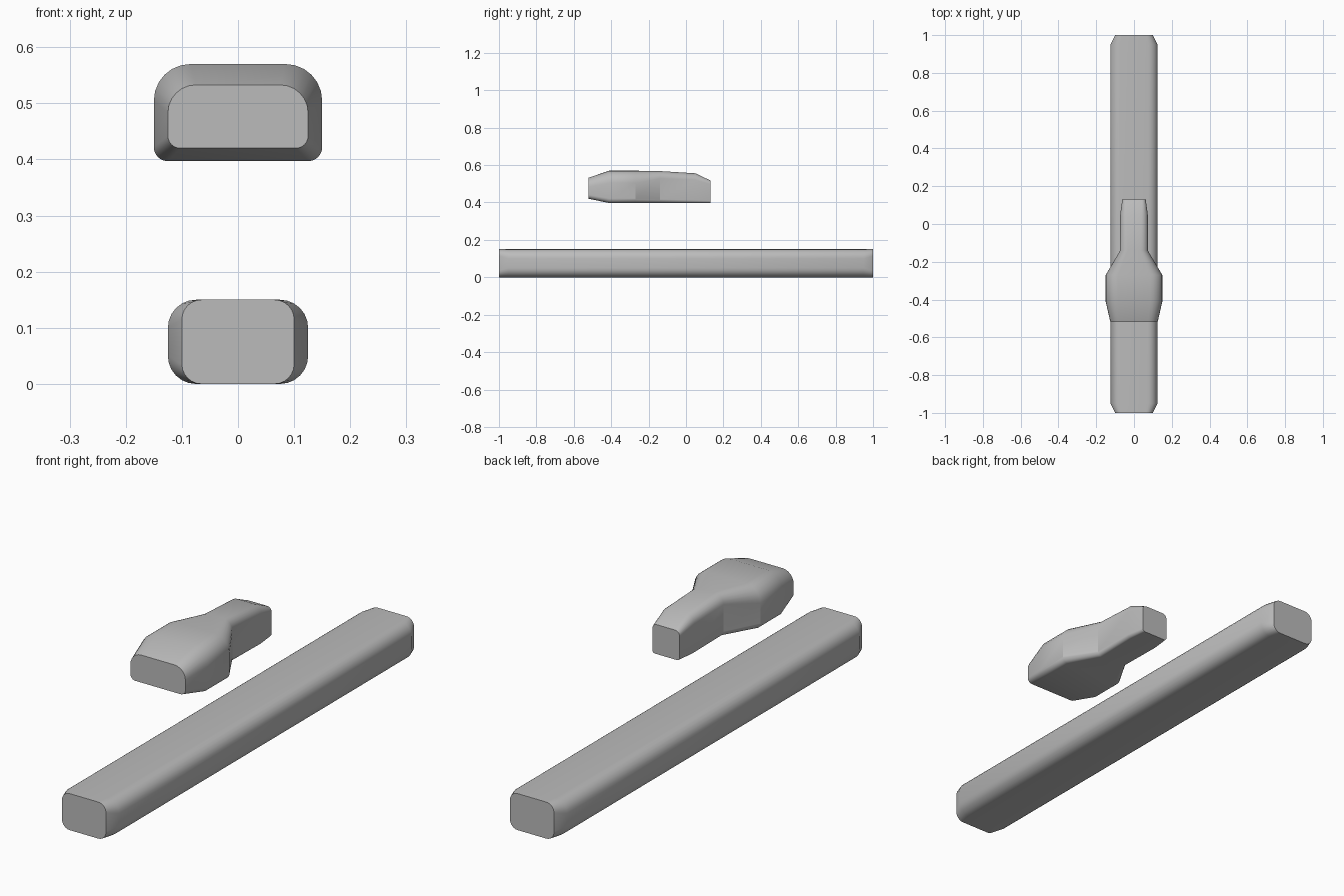
import bpy, bmesh, math

cube = bpy.data.objects.get("Cube")
if cube:
    bpy.data.objects.remove(cube, do_unlink=True)

grey = bpy.data.materials.new("plain_grey")
grey.use_nodes = True
colour = (0.5, 0.5, 0.5, 1)
grey.diffuse_color = colour
grey.node_tree.nodes["Principled BSDF"].inputs["Base Color"].default_value = colour

STEPS = 6  # segments per rounded corner


def rounded_section(y, half, low, high, r_top, r_low):
    """Points of a rounded rectangle facing along y."""
    corners = [(half - r_top, high - r_top, r_top), (r_top - half, high - r_top, r_top),
               (r_low - half, low + r_low, r_low), (half - r_low, low + r_low, r_low)]
    points = []
    for i, (cx, cz, r) in enumerate(corners):
        for s in range(STEPS + 1):
            a = (i + s / STEPS) * math.pi / 2
            points.append((cx + r * math.cos(a), y, cz + r * math.sin(a)))
    return points


def loft(name, stations):
    """Skin a closed body through a row of sections."""
    bm = bmesh.new()
    rings = [[bm.verts.new(p) for p in rounded_section(*s)] for s in stations]
    n = len(rings[0])
    for a, b in zip(rings, rings[1:]):
        for i in range(n):
            j = (i + 1) % n
            bm.faces.new((a[i], a[j], b[j], b[i]))
    bm.faces.new(rings[0])
    bm.faces.new(rings[-1])
    bmesh.ops.recalc_face_normals(bm, faces=bm.faces)
    mesh = bpy.data.meshes.new(name)
    bm.to_mesh(mesh)
    bm.free()
    mesh.materials.append(grey)
    obj = bpy.data.objects.new(name, mesh)
    bpy.context.collection.objects.link(obj)
    bpy.ops.object.select_all(action='DESELECT')
    obj.select_set(True)
    bpy.context.view_layer.objects.active = obj
    bpy.ops.object.shade_smooth_by_angle(angle=math.radians(30))


# Long bar with tapered ends
loft("long_bar", [
    (-1, 0.10, 0, 0.15, 0.035, 0.035),
    (-0.95, 0.125, 0, 0.15, 0.05, 0.05),
    (0.95, 0.125, 0, 0.15, 0.05, 0.05),
    (1, 0.10, 0, 0.15, 0.035, 0.035),
])

# Floating slider: wide head narrowing to a tail
loft("slider_head_and_tail", [
    (-0.52, 0.125, 0.42, 0.533, 0.05, 0.022),
    (-0.41, 0.15, 0.397, 0.57, 0.065, 0.025),
    (-0.27, 0.15, 0.397, 0.57, 0.065, 0.025),
    (-0.14, 0.073, 0.397, 0.568, 0.04, 0.02),
    (0.05, 0.073, 0.397, 0.556, 0.035, 0.015),
    (0.13, 0.062, 0.397, 0.518, 0.02, 0.012),
])
